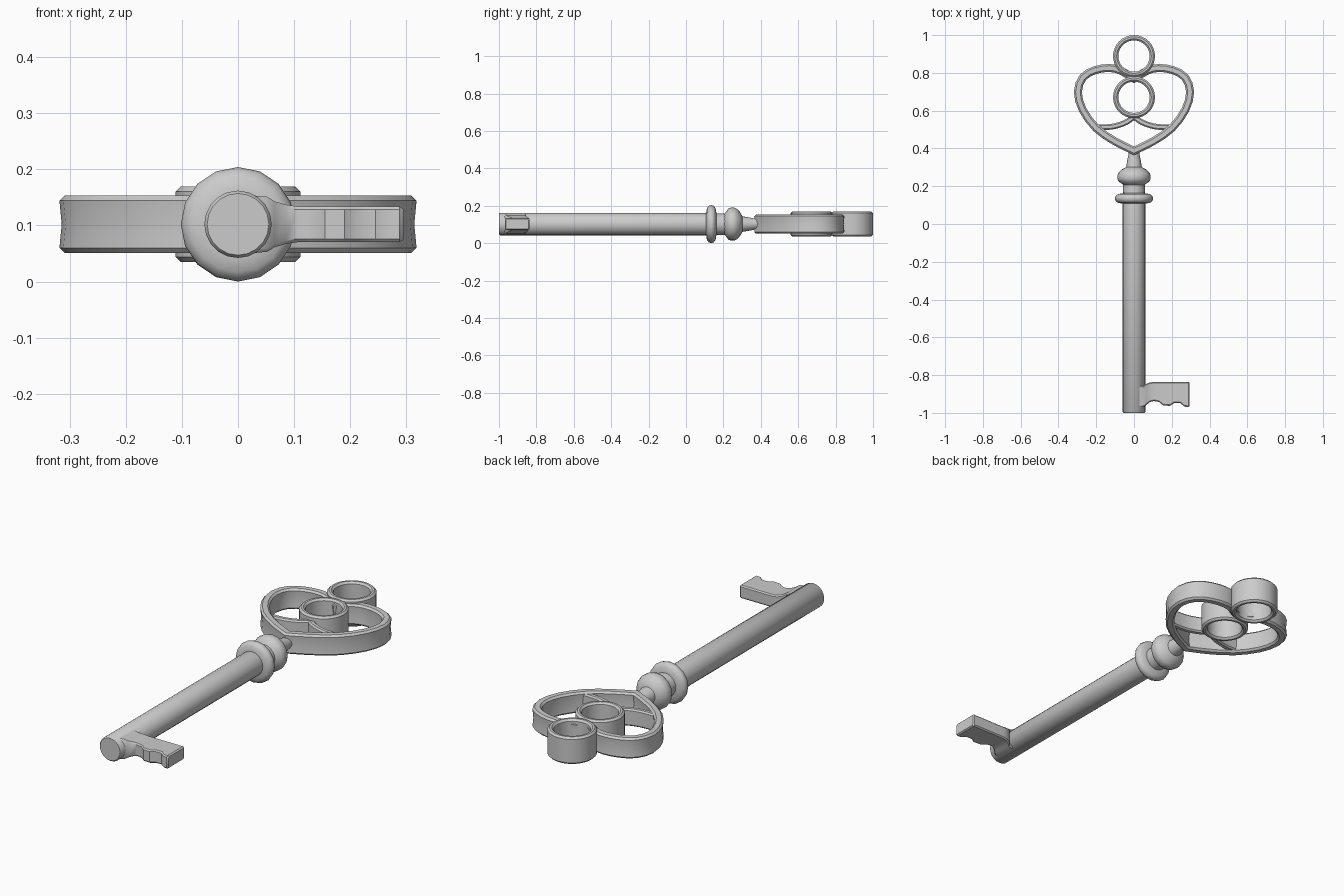
import bpy, bmesh, math
from mathutils import Vector

if "Cube" in bpy.data.objects:
    bpy.data.objects.remove(bpy.data.objects["Cube"])

ZC = 0.102  # height of the key's axis


def loft(name, rings, closed=False, angle=35):
    """Skin a list of equal-length cross-section loops."""
    bm = bmesh.new()
    loops = [[bm.verts.new(p) for p in ring] for ring in rings]
    pairs = list(zip(loops, loops[1:]))
    if closed:
        pairs.append((loops[-1], loops[0]))
    for a, b in pairs:
        n = len(a)
        for i in range(n):
            j = (i + 1) % n
            bm.faces.new((a[i], a[j], b[j], b[i]))
    if not closed:
        bm.faces.new(loops[0])
        bm.faces.new(loops[-1])
    bmesh.ops.recalc_face_normals(bm, faces=bm.faces)
    mesh = bpy.data.meshes.new(name)
    bm.to_mesh(mesh)
    bm.free()
    ob = bpy.data.objects.new(name, mesh)
    bpy.context.collection.objects.link(ob)
    bpy.ops.object.select_all(action='DESELECT')
    bpy.context.view_layer.objects.active = ob
    ob.select_set(True)
    bpy.ops.object.shade_smooth_by_angle(angle=math.radians(angle))
    return ob


def lathe(name, profile, sides=16):
    """Turn (y, radius) pairs about the key's axis."""
    turn = [2 * math.pi * i / sides for i in range(sides)]
    return loft(name, [[(r * math.sin(a), y, ZC + r * math.cos(a)) for a in turn]
                       for y, r in profile], angle=40)


def smooth_path(pts, steps=3):
    """Catmull-Rom curve through 2D points."""
    p = [Vector(q) for q in pts]
    p = [2 * p[0] - p[1]] + p + [2 * p[-1] - p[-2]]
    out = []
    for a, b, c, d in zip(p, p[1:], p[2:], p[3:]):
        for k in range(steps):
            t = k / steps
            out.append(0.5 * (2 * b + (c - a) * t + (2 * a - 5 * b + 4 * c - d) * t * t
                              + (3 * b - a - 3 * c + d) * t ** 3))
    return out + [p[-2]]


def band(name, path, half_w, half_h, bevel, waist=0.0, closed=True):
    """Sweep an upright chamfered strip along a flat path."""
    w, h, b = half_w, half_h, bevel
    side = [(w - b, -h), (w, b - h), (w - waist, 0), (w, h - b), (w - b, h)]
    section = side + [(-u, -v) for u, v in side]
    n, rings = len(path), []
    for i, p in enumerate(path):
        prev = path[i - 1] if closed or i > 0 else p
        nxt = path[(i + 1) % n] if closed or i < n - 1 else p
        d1, d2 = (p - prev).normalized(), (nxt - p).normalized()
        t = (d1 + d2).normalized()
        normal = Vector((t.y, -t.x))
        ref = d1 if d1.length else d2
        miter = 1 / max(0.6, abs(t.dot(ref)))
        rings.append([(p.x + normal.x * u * miter, p.y + normal.y * u * miter, ZC + v)
                      for u, v in section])
    return loft(name, rings, closed)


# Shaft, collars and neck
lathe("shaft", [(-1, 0.055), (-0.994, 0.06), (0.15, 0.06), (0.17, 0.057), (0.23, 0.057)], 20)
lathe("collar_disc", [(0.108, 0.06), (0.112, 0.085), (0.122, 0.098), (0.135, 0.102),
                      (0.148, 0.098), (0.158, 0.085), (0.163, 0.058)])
lathe("collar_bead", [(0.205, 0.055), (0.213, 0.064), (0.226, 0.083), (0.24, 0.088),
                      (0.258, 0.088), (0.27, 0.083), (0.288, 0.066), (0.302, 0.04)])
lathe("neck", [(0.29, 0.044), (0.305, 0.041), (0.34, 0.035), (0.37, 0.029), (0.395, 0.027)])

# Heart-shaped bow
half = smooth_path([(0, 0.388), (0.1, 0.437), (0.2, 0.507), (0.272, 0.605), (0.297, 0.7),
                    (0.27, 0.777), (0.205, 0.815), (0.13, 0.826), (0.07, 0.812), (0, 0.77)], 2)
heart = half + [Vector((-p.x, p.y)) for p in half[-2:0:-1]]
band("bow_heart", heart, 0.021, 0.051, 0.009, 0.004)

# Two rings in the bow
for name, cy in (("top_ring", 0.889), ("middle_ring", 0.671)):
    circle = [Vector((0.097 * math.cos(a), cy + 0.097 * math.sin(a)))
              for a in (2 * math.pi * i / 32 for i in range(32))]
    band(name, circle, 0.014, 0.067, 0.009)

# Curved braces under the middle ring
for name, s in (("brace_right", 1), ("brace_left", -1)):
    path = smooth_path([(s * x, y) for x, y in
                        ((0, 0.568), (0.04, 0.54), (0.09, 0.521), (0.14, 0.513), (0.205, 0.513))])
    band(name, path, 0.015, 0.042, 0.007, closed=False)

# Bit: columns of (x, back y, front y, half thickness)
columns = [(0.02, -0.85, -0.975, 0.052), (0.052, -0.858, -0.968, 0.049),
           (0.065, -0.846, -0.958, 0.041), (0.085, -0.838, -0.942, 0.035),
           (0.105, -0.836, -0.937, 0.032), (0.132, -0.836, -0.942, 0.032),
           (0.155, -0.836, -0.961, 0.032), (0.19, -0.836, -0.963, 0.032),
           (0.212, -0.836, -0.948, 0.032), (0.245, -0.836, -0.948, 0.032),
           (0.268, -0.836, -0.967, 0.032), (0.288, -0.836, -0.969, 0.032),
           (0.295, -0.842, -0.963, 0.027)]
c = 0.006
loft("bit", [[(x, yb - c, ZC + h), (x, yb, ZC + h - c), (x, yb, ZC - h + c), (x, yb - c, ZC - h),
              (x, yf + c, ZC - h), (x, yf, ZC - h + c), (x, yf, ZC + h - c), (x, yf + c, ZC + h)]
             for x, yb, yf, h in columns])
